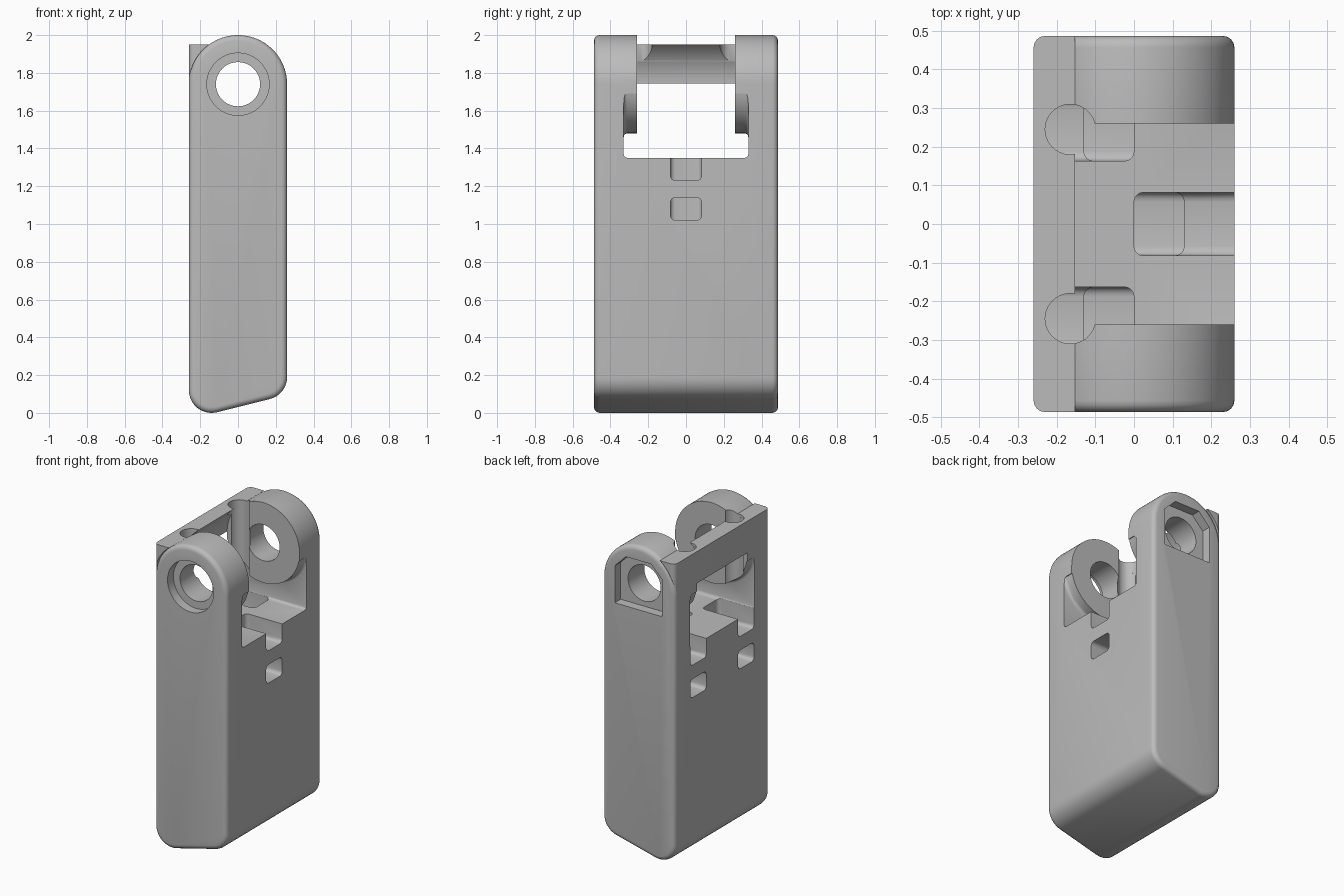
import bpy, bmesh, math
from mathutils import Matrix

default = bpy.data.objects.get("Cube")
if default:
    bpy.data.objects.remove(default, do_unlink=True)

# One plain grey for the whole part
grey = bpy.data.materials.new("matte_grey")
grey.use_nodes = True
color = (0.5, 0.5, 0.5, 1)
grey.diffuse_color = color
grey.node_tree.nodes["Principled BSDF"].inputs["Base Color"].default_value = color

HALF_X, HALF_Y = 0.26, 0.487   # half width and half depth of the body
PIVOT = 1.74                   # height of the pin axis
FLOOR = 1.35                   # floor of the fork opening


def add_object(name, bm):
    bmesh.ops.recalc_face_normals(bm, faces=bm.faces)
    mesh = bpy.data.meshes.new(name)
    bm.to_mesh(mesh)
    bm.free()
    obj = bpy.data.objects.new(name, mesh)
    bpy.context.collection.objects.link(obj)
    mesh.materials.append(grey)
    return obj


def arc(cx, cz, r, start, end, n):
    steps = [math.radians(start + (end - start) * i / n) for i in range(n + 1)]
    return [(cx + r * math.cos(a), cz + r * math.sin(a)) for a in steps]


def prism(name, points, y0, y1, bevel=0, segments=4):
    """Extrude an x-z outline along y, rounding the rims of both ends."""
    bm = bmesh.new()
    face = bm.faces.new([bm.verts.new((x, y0, z)) for x, z in points])
    new = bmesh.ops.extrude_face_region(bm, geom=[face])["geom"]
    moved = [v for v in new if isinstance(v, bmesh.types.BMVert)]
    bmesh.ops.translate(bm, verts=moved, vec=(0, y1 - y0, 0))
    if bevel:
        bmesh.ops.recalc_face_normals(bm, faces=bm.faces)
        rims = [e for e in bm.edges
                if abs(e.verts[0].co.y - e.verts[1].co.y) < 1e-5]
        bmesh.ops.bevel(bm, geom=rims, offset=bevel, segments=segments,
                        profile=0.5, affect='EDGES')
    return add_object(name, bm)


def upright_cylinder(name, x, y, r, z0, z1):
    bm = bmesh.new()
    bmesh.ops.create_cone(bm, cap_ends=True, segments=40, radius1=r, radius2=r,
                          depth=z1 - z0,
                          matrix=Matrix.Translation((x, y, (z0 + z1) / 2)))
    return add_object(name, bm)


def combine(obj, tool, operation='DIFFERENCE', keep=False):
    tool.hide_render = True
    mod = obj.modifiers.new(operation.lower(), 'BOOLEAN')
    mod.object, mod.operation, mod.solver = tool, operation, 'EXACT'
    bpy.context.view_layer.objects.active = obj
    bpy.ops.object.modifier_apply(modifier=mod.name)
    if not keep:
        bpy.data.objects.remove(tool, do_unlink=True)


# Body: round top, sloping bottom with two rounded corners
slope = 270 + math.degrees(math.atan(0.25))
outline = (arc(-0.14, 0.12, 0.12, 180, slope, 10)
           + arc(0.14, 0.19, 0.12, slope, 360, 8)
           + arc(0, PIVOT, HALF_X, 0, 180, 48))
body = prism("fork_body", outline, -HALF_Y, HALF_Y, 0.03)

# Fork opening: wide slot below the bosses, then the gap between the arms
slot = ([(-0.3, FLOOR), (0.3, FLOOR), (0.3, 1.69)]
        + arc(0, PIVOT, HALF_X, 349, 191, 36) + [(-0.3, 1.69)])
combine(body, prism("slot_cutter", slot, -0.33, 0.33, 0.02, 3))
gap = [(-0.3, 1.42), (0.3, 1.42), (0.3, 2.1), (-0.3, 2.1)]
combine(body, prism("gap_cutter", gap, -0.26, 0.26))

# Pin hole, front counterbore and rear nut recess
circle = lambda r: arc(0, PIVOT, r, 0, 352.5, 47)
combine(body, prism("pin_hole_cutter", circle(0.117), -0.6, 0.6))
combine(body, prism("counterbore_cutter", circle(0.165), -0.6, -HALF_Y + 0.06))
nut = [(-0.17, 1.59), (0.17, 1.59), (0.17, 1.83),
       (0.09, 1.91), (-0.09, 1.91), (-0.17, 1.83)]
combine(body, prism("nut_recess_cutter", nut, HALF_Y - 0.06, 0.6))

# Tie loops: a channel that runs behind a small bridge, one right, two left
for side, y in ((1, 0), (-1, 0.245), (-1, -0.245)):
    channel = [(0, 1.42), (0, 1.02), (0.3, 1.02), (0.3, 1.14), (0.13, 1.14),
               (0.13, 1.23), (0.3, 1.23), (0.3, 1.42)]
    channel = [(side * x, z) for x, z in channel]
    combine(body, prism("loop_cutter", channel, y - 0.082, y + 0.082, 0.025))

# Stop bar: flat outside, hollow round inside, rounded ends
profile = (arc(0, PIVOT, HALF_X, 179, 126.13, 20)
           + [(-0.3, 1.95), (-0.3, PIVOT + 0.0045)])
bar = prism("stop_bar", profile, -0.6, 0.6)
bm = bmesh.new()
bmesh.ops.create_cube(bm, size=1)
for v in bm.verts:
    v.co = (v.co.x * 2 * HALF_X, v.co.y * 2 * HALF_Y, v.co.z + PIVOT)
    v.co.z += 0.2
uprights = [e for e in bm.edges if abs(e.verts[0].co.z - e.verts[1].co.z) > 0.5]
bmesh.ops.bevel(bm, geom=uprights, offset=0.03, segments=4, profile=0.5,
                affect='EDGES')
combine(bar, add_object("bar_end_trimmer", bm), 'INTERSECT')

# Vertical drill holes through the bar and the edges of the bosses
for y in (-0.245, 0.245):
    drill = upright_cylinder("drill_cutter", -0.165, y, 0.065, 1.4, 2.2)
    combine(bar, drill, keep=True)
    combine(body, drill)

# Smooth curves, sharp corners
bpy.ops.object.select_all(action='DESELECT')
for obj in (body, bar):
    obj.select_set(True)
bpy.context.view_layer.objects.active = body
bpy.ops.object.shade_smooth_by_angle(angle=math.radians(30))
